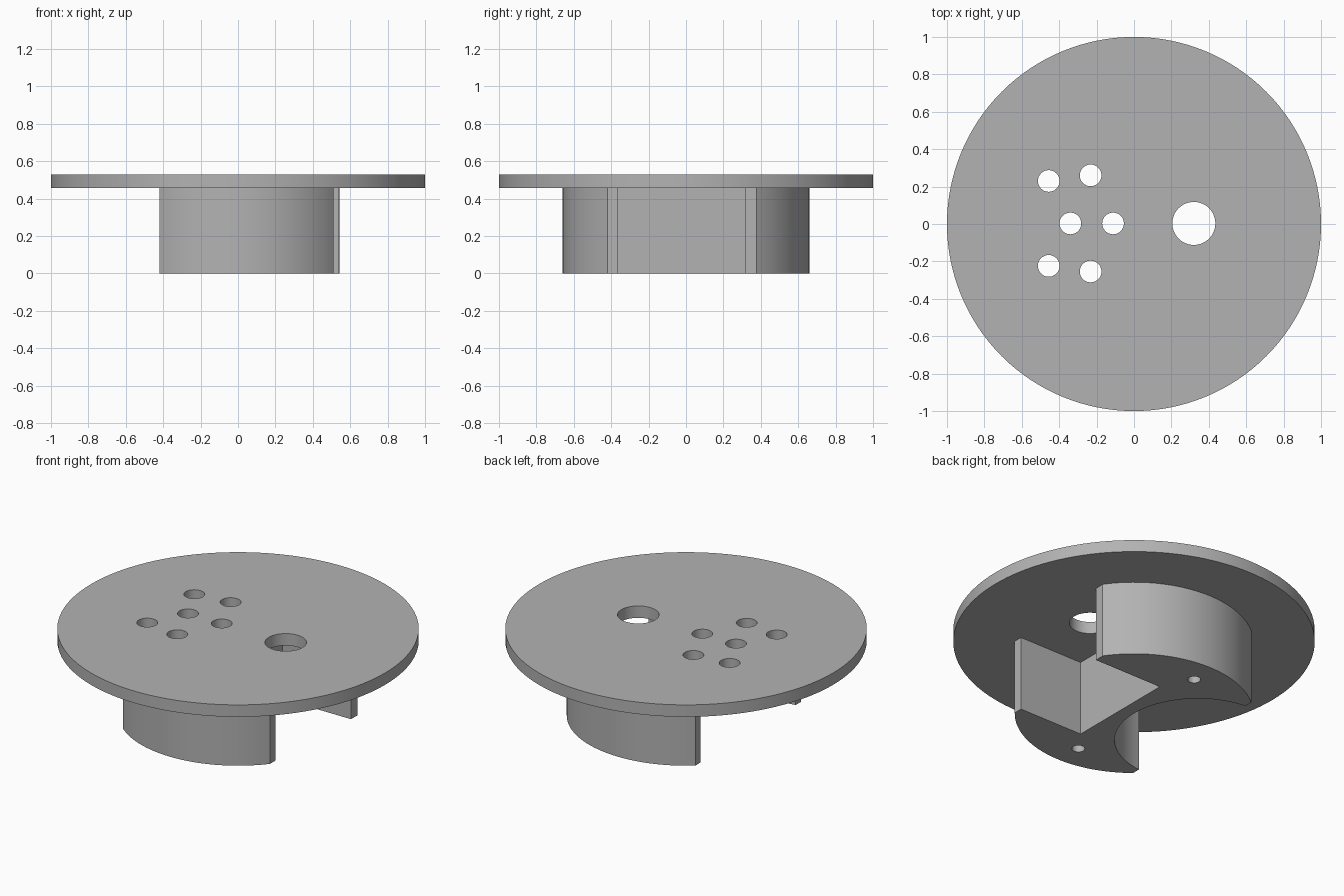
import bpy, bmesh
from math import cos, sin, pi, radians, atan2

cube = bpy.data.objects.get("Cube")
if cube:
    bpy.data.objects.remove(cube, do_unlink=True)

PLATE_BOTTOM, PLATE_TOP = 0.457, 0.53

grey = bpy.data.materials.new("plain grey")
grey.use_nodes = True
colour = (0.45, 0.45, 0.45, 1)
grey.diffuse_color = colour
grey.node_tree.nodes["Principled BSDF"].inputs["Base Color"].default_value = colour


def arc(cx, cy, r, start, end, steps):
    """Points along a circular arc, both ends included."""
    angles = [start + (end - start) * i / steps for i in range(steps + 1)]
    return [(cx + r * cos(a), cy + r * sin(a)) for a in angles]


def circle(cx, cy, r, steps):
    return arc(cx, cy, r, 0, 2 * pi, steps)[:-1]


def prism(name, outlines, bottom, top):
    """Extrude closed outlines between two heights."""
    bm = bmesh.new()
    for outline in outlines:
        face = bm.faces.new([bm.verts.new((x, y, bottom)) for x, y in outline])
        extruded = bmesh.ops.extrude_face_region(bm, geom=[face], use_keep_orig=True)
        moved = [v for v in extruded["geom"] if isinstance(v, bmesh.types.BMVert)]
        bmesh.ops.translate(bm, verts=moved, vec=(0, 0, top - bottom))
    bmesh.ops.recalc_face_normals(bm, faces=bm.faces)
    mesh = bpy.data.meshes.new(name)
    bm.to_mesh(mesh)
    bm.free()
    mesh.materials.append(grey)
    obj = bpy.data.objects.new(name, mesh)
    bpy.context.collection.objects.link(obj)
    return obj


def drill(obj, outlines, bottom, top):
    """Cut holes into a part and shade it smooth with sharp rims."""
    cutter = prism(obj.name + "_cutter", outlines, bottom, top)
    mod = obj.modifiers.new("holes", "BOOLEAN")
    mod.object = cutter
    mod.solver = "EXACT"
    bpy.ops.object.select_all(action="DESELECT")
    bpy.context.view_layer.objects.active = obj
    obj.select_set(True)
    bpy.ops.object.modifier_apply(modifier=mod.name)
    bpy.data.objects.remove(cutter, do_unlink=True)
    bpy.ops.object.shade_smooth_by_angle(angle=radians(30))


# Round top plate with one large hole and six small ones
plate = prism("top_plate", [circle(0, 0, 1, 128)], PLATE_BOTTOM, PLATE_TOP)
holes = [circle(0.32, 0.003, 0.115, 48)]
holes += [circle(x, 0.003, 0.058, 32) for x in (-0.34, -0.112)]
for side in (-1, 1):
    holes.append(circle(-0.456, side * 0.227 + 0.003, 0.058, 32))
    holes.append(circle(-0.232, side * 0.257 + 0.003, 0.058, 32))
drill(plate, holes, PLATE_BOTTOM - 0.1, PLATE_TOP + 0.1)

# Lower bracket: a round block with a square slot and a round recess
R, recess_r, recess_x, flat_x = 0.66, 0.46, -0.46, -0.42
flat_y = (R * R - flat_x * flat_x) ** 0.5
tip = atan2(flat_y, flat_x)
inner = atan2((recess_r ** 2 - (flat_x - recess_x) ** 2) ** 0.5, flat_x - recess_x)
outline = arc(0, 0, R, -tip, atan2(-0.42, 0.51), 40)
outline += [(0.51, -0.365), (0.08, -0.365), (0.08, 0.317), (0.54, 0.317)]
outline += arc(0, 0, R, atan2(0.375, 0.54), tip, 40)
outline += arc(recess_x, 0, recess_r, inner, -inner, 48)
bracket = prism("lower_bracket", [outline], 0, PLATE_BOTTOM)

# Blind screw holes in the bracket underside
drill(bracket, [circle(-0.015, y, 0.036, 24) for y in (-0.497, 0.5)], -0.1, 0.3)
